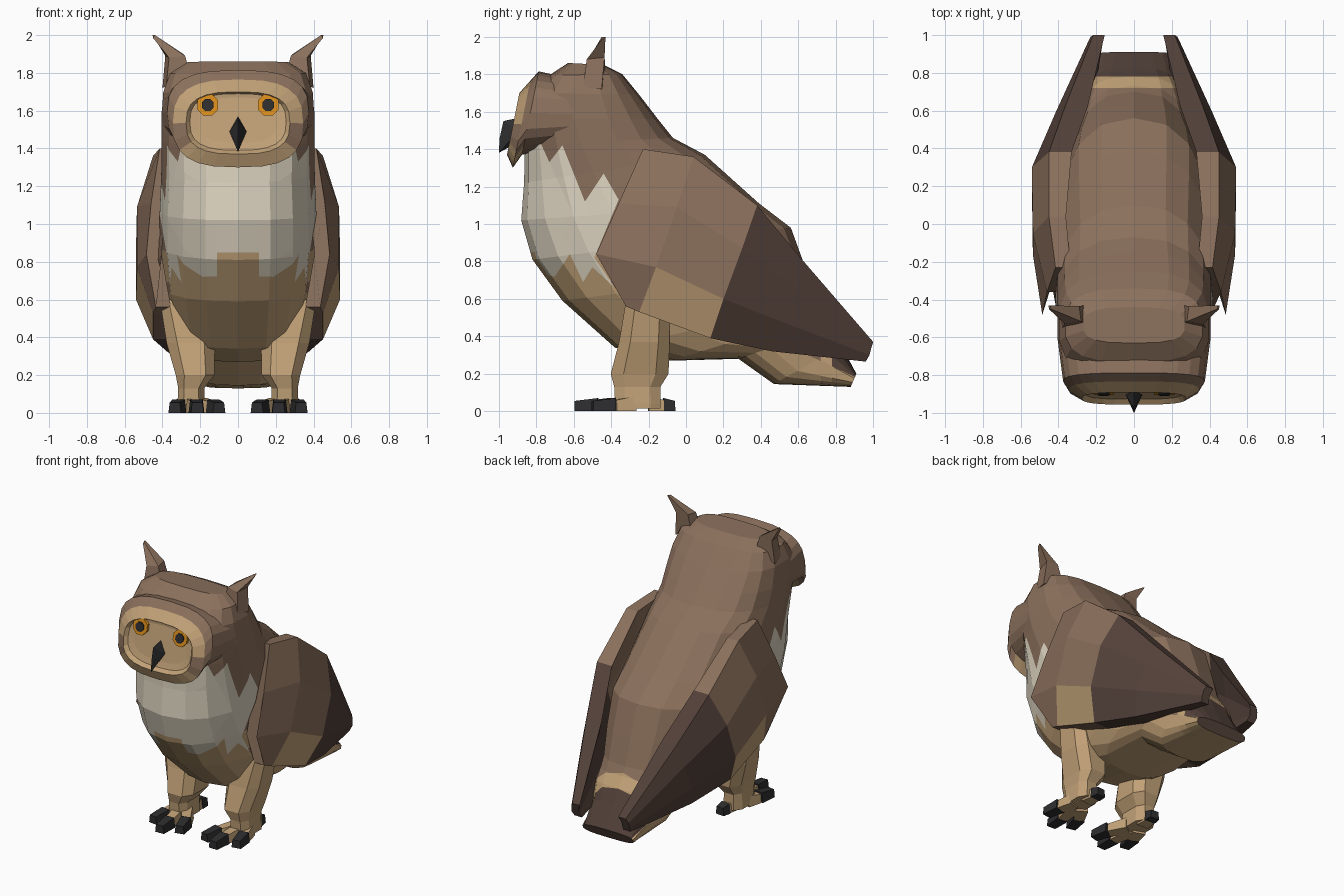
import bpy, bmesh, math
from mathutils import Vector

if "Cube" in bpy.data.objects:
    bpy.data.objects.remove(bpy.data.objects["Cube"])


def lin(h):
    out = []
    for i in (0, 2, 4):
        c = int(h[i:i + 2], 16) / 255
        out.append(c / 12.92 if c <= 0.04045 else ((c + 0.055) / 1.055) ** 2.4)
    return out + [1.0]


MATS = {}
for mat_name, code in (("brown", "8b705c"), ("dark_brown", "54423a"), ("tan", "c1a177"),
                       ("cream", "ded5c1"), ("claw_black", "2d2d2f"), ("amber", "d88c1c")):
    MATS[mat_name] = bpy.data.materials.new(mat_name)
    MATS[mat_name].diffuse_color = lin(code)


def finish(name, bm, mats, rule=None, mirror=False):
    """Turn a bmesh into an object; rule(face) picks the material index."""
    bmesh.ops.recalc_face_normals(bm, faces=bm.faces)
    if rule:
        for f in bm.faces:
            f.material_index = rule(f)
    me = bpy.data.meshes.new(name)
    bm.to_mesh(me)
    bm.free()
    for m in mats:
        me.materials.append(MATS[m])
    ob = bpy.data.objects.new(name, me)
    bpy.context.collection.objects.link(ob)
    if mirror:
        ob.modifiers.new("mirror", 'MIRROR').use_mirror_merge = False
    return ob


def loft(rings, cap_start=True, cap_end=True):
    """Skin a list of closed rings with equal point counts."""
    bm = bmesh.new()
    vs = [[bm.verts.new(p) for p in r] for r in rings]
    n = len(vs[0])
    for a, b in zip(vs, vs[1:]):
        for i in range(n):
            bm.faces.new((a[i], a[(i + 1) % n], b[(i + 1) % n], b[i]))
    if cap_start:
        bm.faces.new(vs[0])
    if cap_end:
        bm.faces.new(vs[-1])
    return bm


def oval(n, e, turn=0.0):
    """Unit superellipse points; e = 2 is a circle, larger is boxier."""
    pts = []
    for i in range(n):
        t = 2 * math.pi * (i + turn) / n
        c, s = math.cos(t), math.sin(t)
        pts.append((math.copysign(abs(c) ** (2 / e), c), math.copysign(abs(s) ** (2 / e), s)))
    return pts


def inside(y, z, poly):
    hit = False
    for (y0, z0), (y1, z1) in zip(poly, poly[1:] + poly[:1]):
        if (z0 > z) != (z1 > z) and y < y0 + (z - z0) * (y1 - y0) / (z1 - z0):
            hit = not hit
    return hit


# Body: front y z, back y z, half width, boxiness, from crown to tail
body_rings = [(-.63, 1.86, -.44, 1.85, .27, 3), (-.73, 1.795, -.34, 1.80, .365, 3),
              (-.82, 1.70, -.25, 1.69, .40, 2.8), (-.86, 1.56, -.15, 1.56, .41, 2.6),
              (-.86, 1.42, -.07, 1.46, .41, 2.5), (-.865, 1.22, .10, 1.37, .41, 2.4),
              (-.88, 1.02, .39, 1.11, .42, 2.4), (-.82, .81, .56, .98, .42, 2.4),
              (-.66, .59, .64, .76, .40, 2.4), (-.38, .34, .70, .58, .34, 2.6),
              (-.08, .27, .73, .52, .31, 2.8), (.28, .28, .78, .45, .27, 3),
              (.47, .145, .83, .35, .235, 3), (.88, .13, .91, .20, .205, 3)]
rings = []
for fy, fz, by, bz, w, e in body_rings:
    f, b = Vector((0, fy, fz)), Vector((0, by, bz))
    rings.append([(f + b) / 2 + (f - b) / 2 * c + Vector((w * s, 0, 0)) for c, s in oval(18, e)])
bm = loft(rings)

# Jagged chest bib outline in side profile, cut into the body
bib = [(-1.2, 1.42), (-.78, 1.44), (-.73, 1.33), (-.66, 1.42), (-.54, 1.12), (-.44, 1.27),
       (-.36, 1.13), (-.49, .82), (-.38, .66), (-.50, .77), (-.55, .69), (-.62, .84),
       (-.70, .72), (-1.2, .76)]


def cut(co, no, test):
    faces = [f for f in bm.faces if test(f.calc_center_median())]
    geom = faces + list({e for f in faces for e in f.edges}) + list({v for f in faces for v in f.verts})
    bmesh.ops.bisect_plane(bm, geom=geom, plane_co=co, plane_no=no)


for (y0, z0), (y1, z1) in zip(bib, bib[1:]):
    lo, hi = min(z0, z1) - .2, max(z0, z1) + .2
    cut((0, y0, z0), (0, z0 - z1, y1 - y0), lambda c: c.y < -.1 and lo < c.z < hi)
for x in (-.11, .11):
    cut((x, 0, 0), (1, 0, 0), lambda c: c.y < -.5 and .6 < c.z < 1)
cut((0, 0, .85), (0, 0, 1), lambda c: c.y < -.5 and abs(c.x) < .12)
# Pale band above the tail tip and pale underside boundary
for y in (.72, .78):
    cut((0, y, 0), (0, 1, 0), lambda c: c.y > .4)
cut((0, .5, .37), (0, .19, .41), lambda c: c.y > .2)


def body_color(f):
    c = f.calc_center_median()
    if c.y > .885:
        return 3
    if inside(c.y, c.z, bib):
        return 1 if abs(c.x) < .11 and c.z < .85 else 2
    under = .70 - (c.y + .4) * .367 if c.y < .5 else .37 - (c.y - .5) * .463
    if c.y < -.36:
        under = .85
    if c.z < under:
        return 1
    if c.y > .78:
        return 3
    return 1 if c.y > .72 else 0


finish("body", bm, ["brown", "tan", "cream", "dark_brown"], body_color)

# Face: nested rounded loops, half width, bottom z, top z, y
face_loops = [(.405, 1.41, 1.77, -.62), (.375, 1.37, 1.815, -.85), (.345, 1.30, 1.765, -.885),
              (.275, 1.37, 1.70, -.93), (.255, 1.39, 1.69, -.905), (.21, 1.43, 1.67, -.90)]
rings = [[(w * c, y + .2 * ((z0 + z1) / 2 + (z1 - z0) / 2 * s - 1.5), (z0 + z1) / 2 + (z1 - z0) / 2 * s)
          for c, s in oval(24, 2.8)] for w, z0, z1, y in face_loops]


def face_color(f):
    c = f.calc_center_median()
    if f.index < 24:
        return 0
    if f.index < 48:
        return 1 if c.z < 1.38 else 0
    return 0 if abs(c.x) > .285 and 1.38 < c.z < 1.52 else 1


bm = loft(rings, cap_start=False)
bm.faces.index_update()
finish("face_disc", bm, ["brown", "tan"], face_color)

# Eyes, tilted with the face
for name, r, y0, y1, mat in (("eye", .06, -.85, -.896, "amber"), ("pupil", .034, -.89, -.904, "claw_black")):
    ring = oval(8, 2, .5)
    finish(name, loft([[(.16 + r * c, y + .2 * r * s, 1.63 + r * s) for c, s in ring] for y in (y0, y1)]),
           [mat], mirror=True)

# Beak
bm = bmesh.new()
for p in ((0, -.88, 1.57), (-.045, -.90, 1.49), (.045, -.90, 1.49), (0, -.975, 1.55),
          (0, -.995, 1.46), (0, -1, 1.38), (0, -.91, 1.43)):
    bm.verts.new(p)
bmesh.ops.convex_hull(bm, input=bm.verts)
finish("beak", bm, ["claw_black"])

# Ear tufts
finish("ear_tuft", loft([
    [(.25, -.53, 1.78), (.38, -.55, 1.73), (.40, -.45, 1.72), (.26, -.43, 1.80)],
    [(.28, -.515, 1.89), (.365, -.53, 1.88), (.385, -.435, 1.89), (.29, -.435, 1.90)],
    [(.44, -.45, 2.0), (.45, -.45, 1.985), (.452, -.43, 2.0), (.443, -.43, 2.0)]]),
    ["brown"], mirror=True)

# Wings: columns of outer points from shoulder to tip, each with a thickness
columns = [
    (.08, [(.415, -.23, 1.40), (.46, -.36, 1.11), (.485, -.48, .84), (.435, -.32, .56)]),
    (.09, [(.45, .04, 1.36), (.535, -.05, 1.09), (.535, -.16, .77), (.45, -.25, .53)]),
    (.12, [(.45, .38, 1.10), (.54, .30, .87), (.54, .20, .60), (.45, .13, .39)]),
    (.12, [(.365, .62, .81), (.41, .60, .65), (.42, .53, .47), (.37, .46, .32)]),
    (.06, [(.215, 1.0, .37), (.23, .99, .34), (.235, .98, .30), (.225, .96, .265)])]
rings = []
for thick, pts in columns:
    rings.append([Vector(p) for p in pts] + [Vector(p) - Vector((thick, 0, 0)) for p in reversed(pts)])


def wing_color(f):
    c = f.calc_center_median()
    if c.y + .4 * (.75 - c.z) > .36:
        return 1
    return 2 if c.z < .62 and c.x > .44 and c.y > -.15 else 0


finish("wing", loft(rings), ["brown", "dark_brown", "tan"], wing_color, mirror=True)

# Legs: x range, y range, height
leg_rings = [(.20, .42, -.325, -.08, .60), (.115, .385, -.365, -.08, .37), (.12, .335, -.41, -.085, .20),
             (.175, .32, -.39, -.13, .13), (.17, .325, -.385, -.13, .04), (.17, .325, -.38, -.13, .015)]
finish("leg", loft([[((a + b) / 2 + (b - a) / 2 * c, (d + e) / 2 + (e - d) / 2 * s, z)
                     for c, s in oval(8, 3, .5)] for a, b, d, e, z in leg_rings]), ["tan"], mirror=True)


# Toes and claws: tapering box between two ground points
def prong(name, a, b, w0, w1, h0, h1, mat):
    a, b = Vector((*a, 0)), Vector((*b, 0))
    d = (b - a).normalized()
    side = Vector((-d.y, d.x, 0))
    finish(name, loft([[p + side * -w, p + side * w, p + side * w * .8 + Vector((0, 0, h)),
                        p - side * w * .8 + Vector((0, 0, h))]
                       for p, w, h in ((a, w0, h0), (b, w1, h1))]), [mat], mirror=True)


for name, root, knuckle, tip in (("inner", (.20, -.30), (.13, -.41), (.10, -.53)),
                                 ("middle", (.245, -.32), (.22, -.47), (.215, -.595)),
                                 ("outer", (.28, -.28), (.315, -.38), (.335, -.50)),
                                 ("rear", (.24, -.20), (.235, -.12), (.23, -.06))):
    prong(name + "_toe", root, knuckle, .045, .036, .08, .06, "tan")
    prong(name + "_claw", knuckle, tip, .042, .034, .07, .055, "claw_black")

for m in bpy.data.materials:
    if m.users and not m.is_grease_pencil:
        m.use_nodes = True
        m.node_tree.nodes["Principled BSDF"].inputs["Base Color"].default_value = m.diffuse_color
